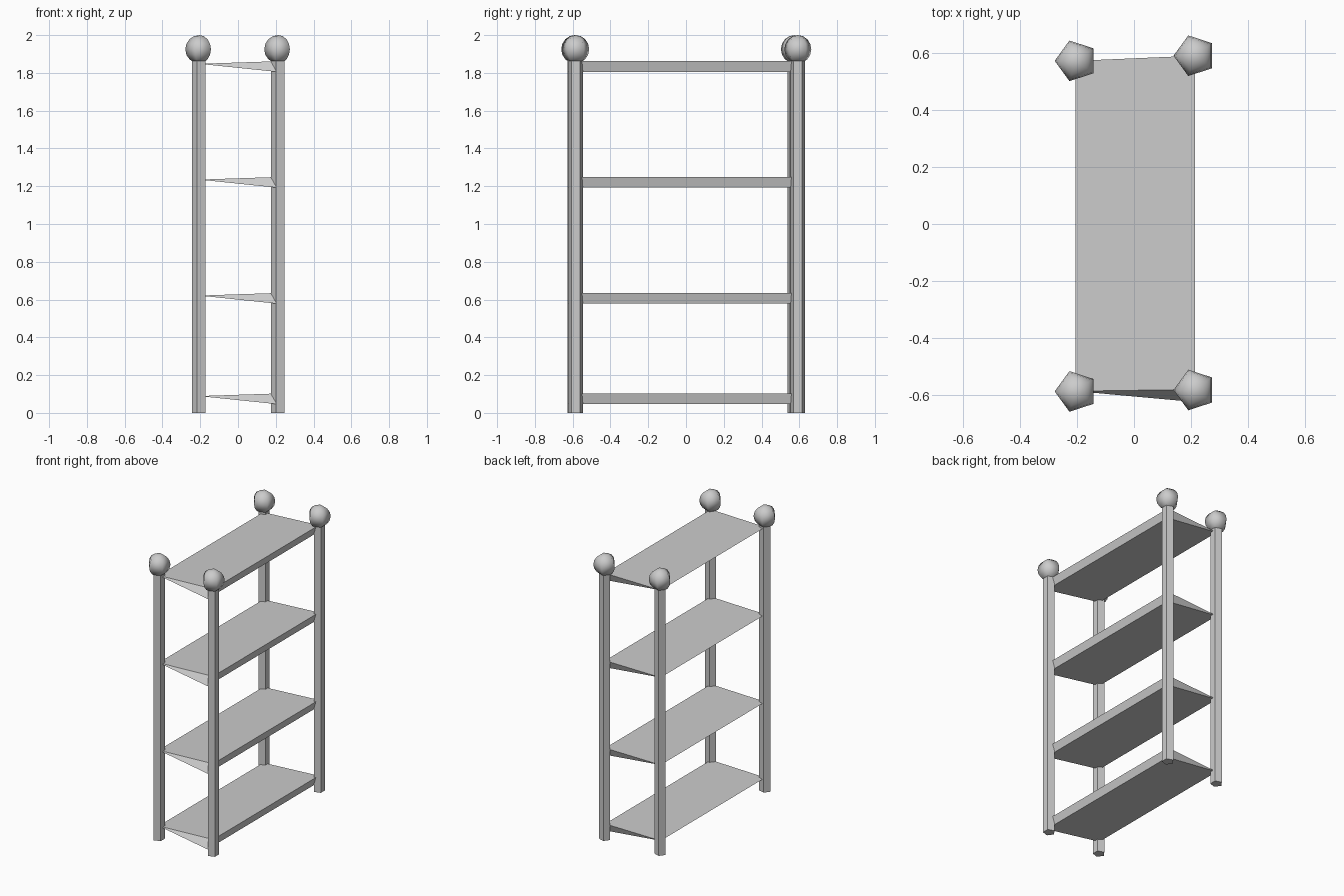
import bpy, bmesh
from math import pi, sin, cos

if "Cube" in bpy.data.objects:
    bpy.data.objects.remove(bpy.data.objects["Cube"])

SIDES = 5


def make_object(name, bm, smooth=False):
    bmesh.ops.remove_doubles(bm, verts=bm.verts, dist=1e-5)
    bmesh.ops.recalc_face_normals(bm, faces=bm.faces)
    for f in bm.faces:
        f.smooth = smooth
    me = bpy.data.meshes.new(name)
    bm.to_mesh(me)
    bm.free()
    ob = bpy.data.objects.new(name, me)
    bpy.context.collection.objects.link(ob)
    return ob


def lathe(name, profile, x, y, smooth=False):
    """Five-sided turned part from (radius, z) points; one corner faces -x."""
    bm = bmesh.new()
    rings = []
    for r, z in profile:
        rings.append([bm.verts.new((x + r * cos(pi + 2 * pi * i / SIDES),
                                    y + r * sin(pi + 2 * pi * i / SIDES), z))
                      for i in range(SIDES)])
    for a, b in zip(rings, rings[1:]):
        for i in range(SIDES):
            j = (i + 1) % SIDES
            bm.faces.new((a[i], a[j], b[j], b[i]))
    if profile[0][0] > 0:
        bm.faces.new(rings[0])
        bm.faces.new(rings[-1])
    return make_object(name, bm, smooth)


def wedge_shelf(name, top):
    """Three-sided bar: thin edge at the left, thick edge at the right."""
    left, under = top - 0.014, top - 0.056
    front = [(-0.205, -0.588, left), (0.214, -0.582, top), (0.20, -0.625, under)]
    back = [(-0.205, 0.574, left), (0.214, 0.592, top), (0.20, 0.57, under)]
    bm = bmesh.new()
    a = [bm.verts.new(p) for p in front]
    b = [bm.verts.new(p) for p in back]
    bm.faces.new(a)
    bm.faces.new(b)
    for i in range(3):
        j = (i + 1) % 3
        bm.faces.new((a[i], a[j], b[j], b[i]))
    return make_object(name, bm)


# Posts with ball finials
posts = {"front_left": (-0.204, -0.589), "front_right": (0.214, -0.584),
         "back_left": (-0.204, 0.574), "back_right": (0.214, 0.592)}
R, STEPS = 0.075, 8
ball = [(R * sin(pi * k / STEPS) if 0 < k < STEPS else 0.0,
         2.0 - R - R * cos(pi * k / STEPS)) for k in range(STEPS + 1)]
for name, (x, y) in posts.items():
    lathe(name + "_post", [(0.0395, 0.0), (0.0395, 1.87)], x, y)
    lathe(name + "_finial", ball, x, y, smooth=True)

# Shelves
for n, top in enumerate((0.103, 0.635, 1.249, 1.862), 1):
    wedge_shelf(f"shelf_{n}", top)
